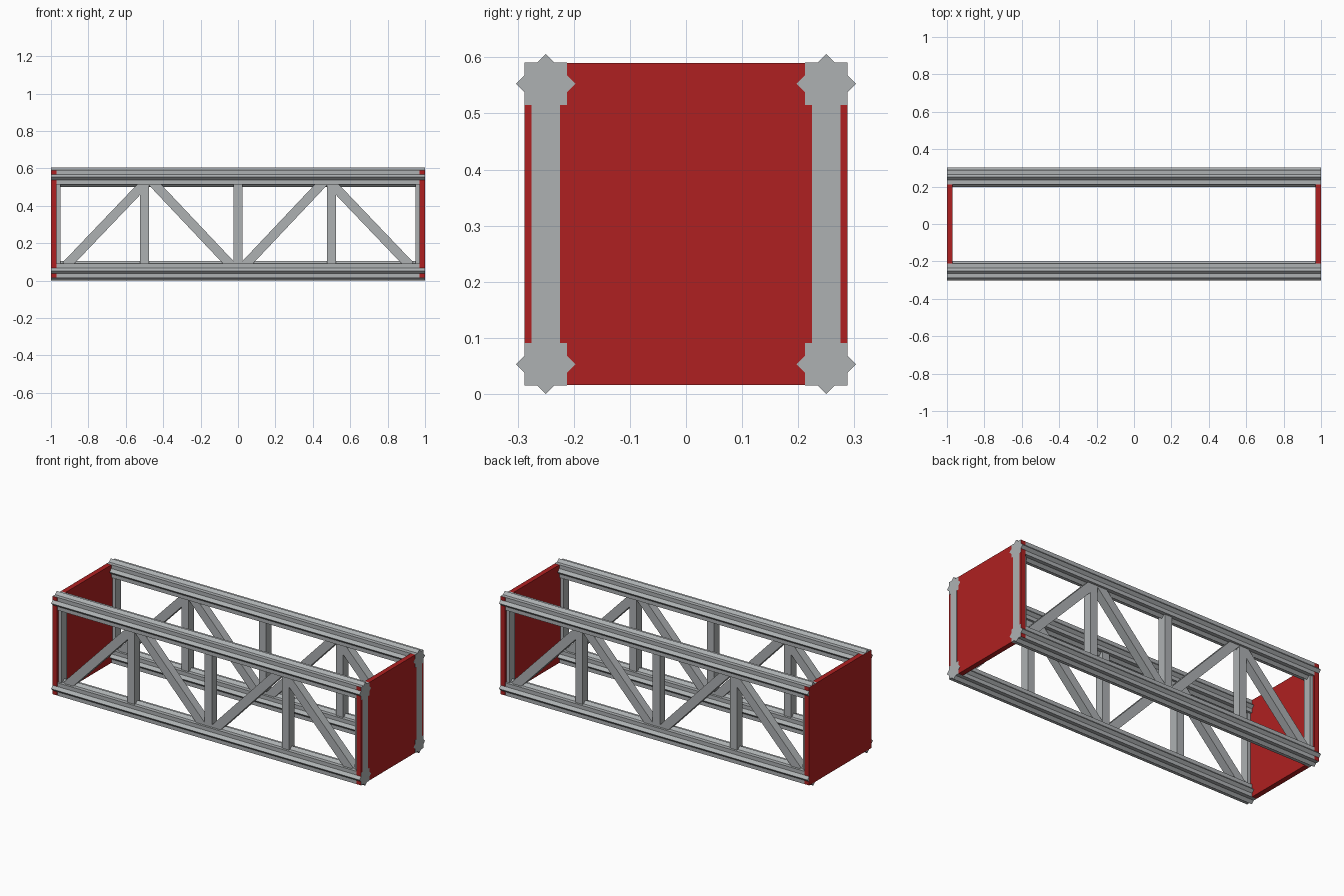
import bpy, bmesh, math
from mathutils import Matrix, Vector

cube = bpy.data.objects.get("Cube")
if cube:
    bpy.data.objects.remove(cube, do_unlink=True)


def make_material(name, rgb):
    mat = bpy.data.materials.new(name)
    mat.use_nodes = True
    color = (*rgb, 1.0)
    mat.diffuse_color = color
    mat.node_tree.nodes["Principled BSDF"].inputs["Base Color"].default_value = color
    return mat


steel = make_material("steel grey", (0.42, 0.44, 0.45))
red = make_material("signal red", (0.43, 0.0144, 0.015))

RADIUS = 0.053          # star profile tip radius
SIDE_Y = 0.25           # truss plane offset
LOW_Z, HIGH_Z = RADIUS, 0.553
BAR = 0.05              # web bar thickness
END_GAP = 0.0005        # keeps end faces from coinciding


def add_object(name, bm, mat):
    bmesh.ops.recalc_face_normals(bm, faces=bm.faces)
    mesh = bpy.data.meshes.new(name)
    bm.to_mesh(mesh)
    bm.free()
    mesh.materials.append(mat)
    obj = bpy.data.objects.new(name, mesh)
    bpy.context.collection.objects.link(obj)
    return obj


def box(name, low, high, mat):
    low, high = Vector(low), Vector(high)
    bm = bmesh.new()
    bmesh.ops.create_cube(bm, size=1)
    bmesh.ops.scale(bm, vec=high - low, verts=bm.verts)
    bmesh.ops.translate(bm, vec=(low + high) / 2, verts=bm.verts)
    return add_object(name, bm, mat)


def chord(name, y, z):
    """Long rail with an eight-pointed star section."""
    inner = RADIUS * math.cos(math.pi / 4) / math.cos(math.pi / 8)
    bm = bmesh.new()
    ring = []
    for i in range(16):
        r = inner if i % 2 else RADIUS
        a = math.pi * i / 8
        ring.append(bm.verts.new((END_GAP - 1, y + r * math.cos(a), z + r * math.sin(a))))
    face = bm.faces.new(ring)
    end = bmesh.ops.extrude_face_region(bm, geom=[face])["geom"]
    moved = [g for g in end if isinstance(g, bmesh.types.BMVert)]
    bmesh.ops.translate(bm, vec=(2 - END_GAP, 0, 0), verts=moved)
    return add_object(name, bm, steel)


def brace(name, y, start, end):
    """Square bar between two (x, z) points in a side plane."""
    a, b = Vector((start[0], y, start[1])), Vector((end[0], y, end[1]))
    angle = math.atan2(b.z - a.z, b.x - a.x)
    bm = bmesh.new()
    bmesh.ops.create_cube(bm, size=1)
    bmesh.ops.scale(bm, vec=((b - a).length, BAR - 0.001, BAR), verts=bm.verts)
    bmesh.ops.transform(bm, verts=bm.verts,
                        matrix=Matrix.Translation((a + b) / 2) @ Matrix.Rotation(-angle, 4, 'Y'))
    return add_object(name, bm, steel)


for side, y in (("front", -SIDE_Y), ("back", SIDE_Y)):
    # Chords
    chord(f"{side}_lower_chord", y, LOW_Z)
    chord(f"{side}_upper_chord", y, HIGH_Z)
    # Uprights
    for label, x in (("right", -0.5), ("middle", 0.0), ("left", 0.5)):
        box(f"{side}_{label}_upright", (x - 0.023, y - BAR / 2, 0.08),
            (x + 0.023, y + BAR / 2, 0.53), steel)
    # End posts
    box(f"{side}_right_end_post", (END_GAP - 1, y - BAR / 2, 0.08),
        (-0.95, y + BAR / 2, 0.53), steel)
    box(f"{side}_left_end_post", (0.95, y - BAR / 2, 0.08),
        (1, y + BAR / 2, 0.53), steel)
    # Diagonals, mirrored about the middle
    for label, s in (("right", -1), ("left", 1)):
        brace(f"{side}_{label}_outer_diagonal", y, (s * 0.92, 0.08), (s * 0.49, 0.53))
        brace(f"{side}_{label}_inner_diagonal", y, (s * 0.035, 0.08), (s * 0.46, 0.53))

# End plates
box("right_end_plate", (-1, -0.288, 0.016), (-0.97, 0.288, 0.59), red)
box("left_end_plate", (0.97, -0.288, 0.016), (1 - END_GAP, 0.288, 0.59), red)
